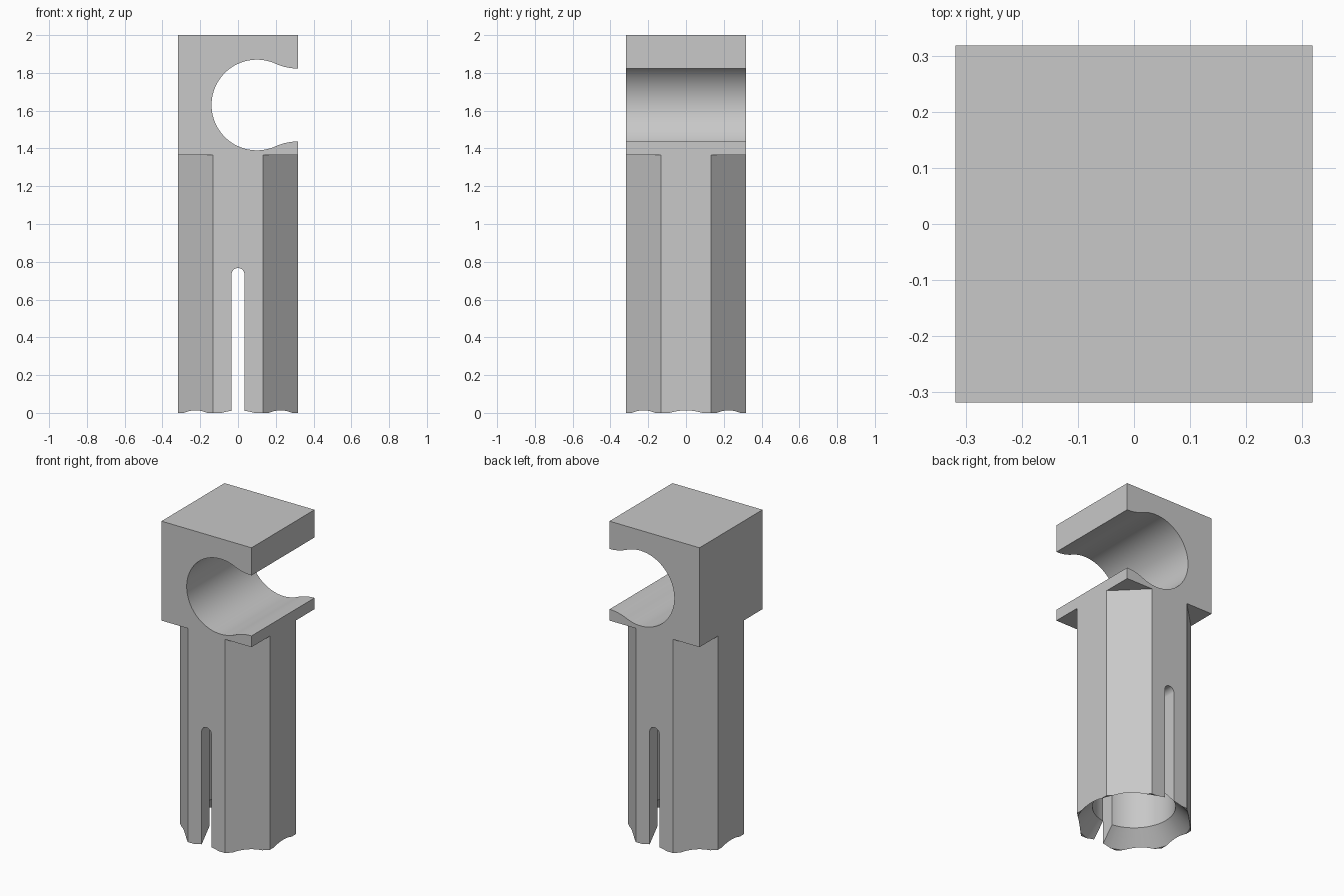
import bpy, bmesh
from math import pi, cos, sin, atan2, radians
from mathutils import Vector, Matrix

cube = bpy.data.objects.get("Cube")
if cube:
    bpy.data.objects.remove(cube, do_unlink=True)

HALF = 0.318        # half width of head and shaft
NECK = 1.365        # height where the shaft meets the head
BORE = 0.24         # radius of the bore and of the clip opening

grey = bpy.data.materials.new("plain grey")
grey.use_nodes = True
colour = (0.58, 0.58, 0.58, 1)
grey.diffuse_color = colour
grey.node_tree.nodes["Principled BSDF"].inputs["Base Color"].default_value = colour


def arc(cx, cy, r, start, end, steps):
    """Points along a circular arc, angles in radians."""
    angles = [start + (end - start) * i / steps for i in range(steps + 1)]
    return [(cx + r * cos(a), cy + r * sin(a)) for a in angles]


def add_object(name, bm):
    bmesh.ops.recalc_face_normals(bm, faces=bm.faces)
    mesh = bpy.data.meshes.new(name)
    bm.to_mesh(mesh)
    bm.free()
    mesh.materials.append(grey)
    obj = bpy.data.objects.new(name, mesh)
    bpy.context.collection.objects.link(obj)
    return obj


def prism(name, outline, to_3d, depth):
    """Extrude a closed outline along the vector depth."""
    bm = bmesh.new()
    face = bm.faces.new([bm.verts.new(to_3d(a, b)) for a, b in outline])
    new = bmesh.ops.extrude_face_region(bm, geom=[face])["geom"]
    moved = [g for g in new if isinstance(g, bmesh.types.BMVert)]
    bmesh.ops.translate(bm, verts=moved, vec=depth)
    return add_object(name, bm)


def lathe(name, profile, steps=96):
    """Turn a (radius, height) profile about the z axis."""
    bm = bmesh.new()
    verts = [bm.verts.new((r, 0, z)) for r, z in profile]
    edges = [bm.edges.new(pair) for pair in zip(verts, verts[1:])]
    bmesh.ops.spin(bm, geom=verts + edges, axis=(0, 0, 1), cent=(0, 0, 0),
                   angle=2 * pi, steps=steps, use_duplicate=False)
    bmesh.ops.remove_doubles(bm, verts=bm.verts, dist=1e-5)
    return add_object(name, bm)


def cut(target, cutters):
    """Subtract the cutters and keep the resulting mesh."""
    for cutter in cutters:
        cutter.hide_render = True
        mod = target.modifiers.new(cutter.name, 'BOOLEAN')
        mod.operation, mod.solver, mod.object = 'DIFFERENCE', 'EXACT', cutter
    graph = bpy.context.evaluated_depsgraph_get()
    result = bpy.data.meshes.new_from_object(target.evaluated_get(graph))
    target.modifiers.clear()
    target.data = result
    for cutter in cutters:
        bpy.data.objects.remove(cutter, do_unlink=True)


# Clip head: square block with a round opening and flared lips on one side
cx, cz, gap = 0.10, 1.63, 0.193
dx = HALF - cx
lip = (dx ** 2 + gap ** 2 - BORE ** 2) / (2 * (BORE - gap))
lean = atan2(gap + lip, dx)
upper = arc(HALF, cz + gap + lip, lip, -pi / 2, lean - pi, 10)
round_part = arc(cx, cz, BORE, lean, 2 * pi - lean, 64)
lower = [(x, 2 * cz - z) for x, z in reversed(upper)]
corners = [(HALF, NECK), (-HALF, NECK), (-HALF, 2), (HALF, 2)]
outline = corners + upper + round_part[1:-1] + lower
head = prism("clip_head", outline, lambda x, z: (x, -HALF, z), (0, 2 * HALF, 0))

# Eight-sided shaft with flats on the axes
octagon = arc(0, 0, HALF / cos(pi / 8), pi / 8, 2 * pi - pi / 8, 7)
shaft = prism("shaft", octagon, lambda x, y: (x, y, 0), (0, 0, NECK))

# Bore with a countersunk mouth, and a round-topped slot from front to back
bore = lathe("bore_cutter", [(0, -0.05), (0.375, -0.05), (BORE, 0.10),
                             (BORE, 0.95), (0, 0.95)])
w = 0.034
slot_outline = [(-w, -0.1), (w, -0.1)] + arc(0, 0.767 - w, w, 0, pi, 16)
slot = prism("slot_cutter", slot_outline, lambda x, z: (x, -0.5, z), (0, 1, 0))
cut(shaft, [bore, slot])

# Smooth the round surfaces, keep the edges crisp
bpy.ops.object.select_all(action='DESELECT')
for obj in (head, shaft):
    obj.select_set(True)
bpy.context.view_layer.objects.active = shaft
bpy.ops.object.shade_smooth_by_angle(angle=radians(30))
